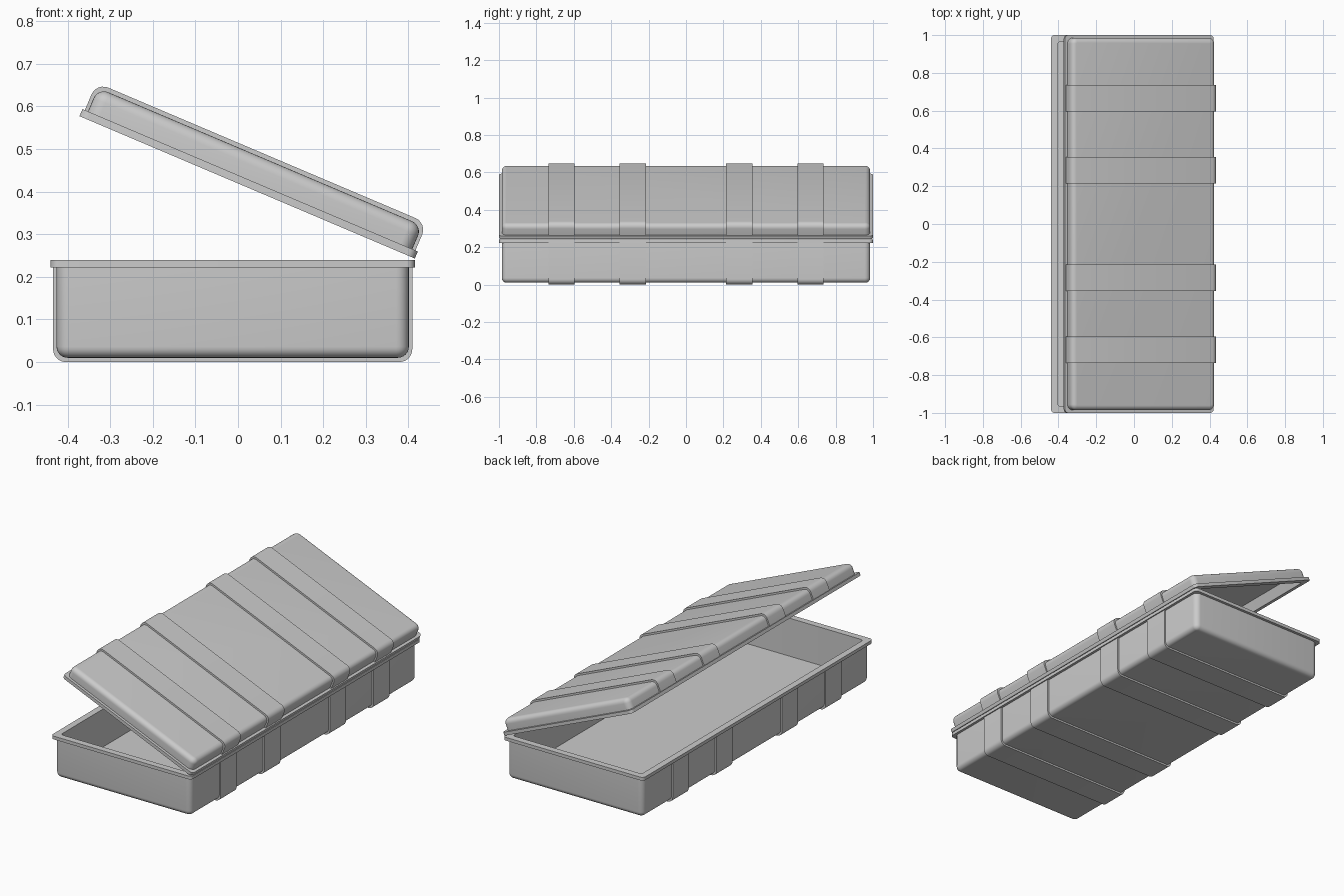
import bpy, bmesh
from math import sin, cos, pi, radians
from mathutils import Matrix

if "Cube" in bpy.data.objects:
    bpy.data.objects.remove(bpy.data.objects["Cube"])

HX, HY = 0.4275, 1.0       # rim half sizes
BX, BY = 0.4135, 0.985     # body half sizes
IX, IY = 0.392, 0.964      # inner wall half sizes
RIM, GAP, R = 0.018, 0.010, 0.026
STEPS = 6


def add_object(name, bm, matrix):
    bmesh.ops.recalc_face_normals(bm, faces=bm.faces)
    mesh = bpy.data.meshes.new(name)
    bm.to_mesh(mesh)
    bm.free()
    ob = bpy.data.objects.new(name, mesh)
    bpy.context.collection.objects.link(ob)
    ob.matrix_world = matrix
    bpy.ops.object.select_all(action='DESELECT')
    ob.select_set(True)
    bpy.context.view_layer.objects.active = ob
    bpy.ops.object.shade_smooth_by_angle(angle=radians(30))
    return ob


def ring(bm, hx, hy, r, z):
    verts = []
    for q, (sx, sy) in enumerate([(1, 1), (-1, 1), (-1, -1), (1, -1)]):
        for i in range(STEPS + 1):
            a = (q + i / STEPS) * pi / 2
            verts.append(bm.verts.new((sx * (hx - r) + r * cos(a),
                                       sy * (hy - r) + r * sin(a), z)))
    return verts


def tub(name, height, matrix):
    """Hollow rounded tray, open at z = height, with a projecting rim."""
    bm = bmesh.new()
    rows = []
    # rounded bottom edge
    for i in range(STEPS + 1):
        a = i / STEPS * pi / 2
        d = R * (1 - sin(a))
        rows.append((BX - d, BY - d, R + 0.004 - d, GAP + R * (1 - cos(a))))
    # rim and inner walls
    rows += [(BX, BY, R + 0.004, height - RIM), (HX, HY, 0.02, height - RIM),
             (HX, HY, 0.02, height), (IX, IY, 0.015, height),
             (IX, IY, 0.015, GAP + 0.021)]
    rings = [ring(bm, *row) for row in rows]
    n = len(rings[0])
    for a, b in zip(rings, rings[1:]):
        for i in range(n):
            bm.faces.new((a[i], a[(i + 1) % n], b[(i + 1) % n], b[i]))
    bm.faces.new(rings[0])
    bm.faces.new(rings[-1])
    return add_object(name, bm, matrix)


def u_profile(hx, bottom, top, r):
    pts = [(-hx, top)]
    for cx, start in ((-(hx - r), pi), (hx - r, 1.5 * pi)):
        for i in range(STEPS + 1):
            a = start + i / STEPS * pi / 2
            pts.append((cx + r * cos(a), bottom + r + r * sin(a)))
    return pts + [(hx, top)]


def band(name, y0, y1, height, matrix):
    """Raised strap wrapping three sides of a tray."""
    bm = bmesh.new()
    top = height - RIM + 0.003
    outer = u_profile(BX + 0.008, 0, top, 0.03)
    inner = u_profile(BX - 0.006, GAP + 0.006, top, 0.02)
    loops = [[bm.verts.new((x, y, z)) for x, z in prof]
             for prof, y in ((outer, y0), (outer, y1), (inner, y1), (inner, y0))]
    for k in range(4):
        a, b = loops[k], loops[(k + 1) % 4]
        for i in range(len(a) - 1):
            bm.faces.new((a[i], a[i + 1], b[i + 1], b[i]))
    bm.faces.new([l[0] for l in loops])
    bm.faces.new([l[-1] for l in loops])
    return add_object(name, bm, matrix)


BASE_H, LID_H = 0.24, 0.088
base_m = Matrix.Translation((-0.0125, 0, 0))
# lid: upturned tray swung open about the hinge edge
lid_m = (Matrix.Translation((0.415, 0, 0.243)) @ Matrix.Rotation(radians(23), 4, 'Y')
         @ Matrix.Translation((-HX, 0, 0)) @ Matrix.Rotation(pi, 4, 'Y')
         @ Matrix.Translation((0, 0, -LID_H)))

for part, h, m in (("base", BASE_H, base_m), ("lid", LID_H, lid_m)):
    tub(part + "_tray", h, m)
    for k, (y0, y1) in enumerate([(-0.735, -0.595), (-0.355, -0.215),
                                  (0.215, 0.355), (0.595, 0.735)]):
        band(f"{part}_band_{k + 1}", y0, y1, h, m)
